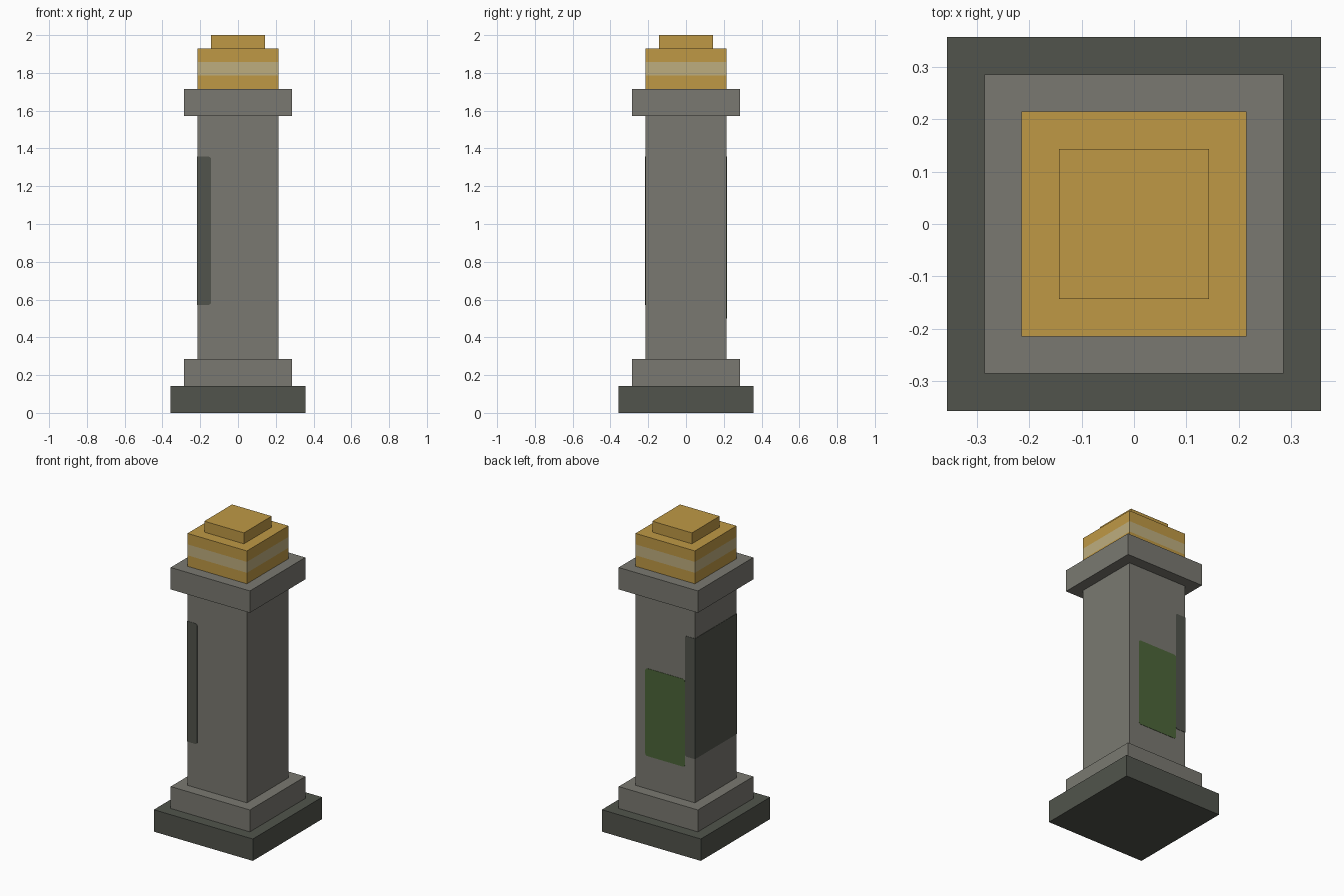
import bpy
import bmesh
import math
from mathutils import Matrix, Vector

if "Cube" in bpy.data.objects:
    bpy.data.objects.remove(bpy.data.objects["Cube"], do_unlink=True)

U = 1 / 7  # half a unit of this equals one grid step of the pillar
H = U / 2


def material(name, rgb):
    lin = [(c / 255 / 12.92) if c / 255 <= 0.04045 else ((c / 255 + 0.055) / 1.055) ** 2.4 for c in rgb]
    m = bpy.data.materials.new(name)
    m.use_nodes = True
    m.diffuse_color = (*lin, 1)
    m.node_tree.nodes["Principled BSDF"].inputs["Base Color"].default_value = (*lin, 1)
    return m


STONE = material("grey stone", (122, 121, 113))
DARK = material("dark stone", (81, 84, 76))
GOLD = material("gold", (191, 153, 69))
PALE = material("pale gold", (190, 174, 126))
MOSS = material("moss green", (76, 101, 57))


def finish(name, bm, *mats):
    mesh = bpy.data.meshes.new(name)
    bm.to_mesh(mesh)
    bm.free()
    for m in mats:
        mesh.materials.append(m)
    ob = bpy.data.objects.new(name, mesh)
    bpy.context.collection.objects.link(ob)
    return ob


def block(name, half, z0, z1, mat, band=None):
    """Square block; band = (low, high, material) cuts a flush stripe round it."""
    bm = bmesh.new()
    bmesh.ops.create_cube(bm, size=1, matrix=Matrix.Translation((0, 0, (z0 + z1) / 2))
                          @ Matrix.Diagonal((2 * half, 2 * half, z1 - z0, 1)))
    mats = [mat]
    if band:
        low, high, band_mat = band
        mats.append(band_mat)
        for z in (low, high):
            bmesh.ops.bisect_plane(bm, geom=bm.verts[:] + bm.edges[:] + bm.faces[:],
                                   plane_co=(0, 0, z), plane_no=(0, 0, 1))
        for f in bm.faces:
            f.material_index = int(low < f.calc_center_median().z < high)
    return finish(name, bm, *mats)


def plate(name, u0, u1, z0, z1, turn, mat, round_left=True, round_right=True):
    """Thin upright plate on the shaft's front face, turned about z to its side."""
    r, t = 0.014, 0.002
    pts = []
    for cu, cz, start, rounded in ((u1, z1, 0, round_right), (u0, z1, 90, round_left),
                                   (u0, z0, 180, round_left), (u1, z0, 270, round_right)):
        if not rounded:
            pts.append((cu, cz))
            continue
        ou = cu - r if cu == u1 else cu + r
        oz = cz - r if cz == z1 else cz + r
        for k in range(4):
            a = math.radians(start + 30 * k)
            pts.append((ou + r * math.cos(a), oz + r * math.sin(a)))
    bm = bmesh.new()
    face = bm.faces.new([bm.verts.new((u, -3 * H, z)) for u, z in pts])
    out = bmesh.ops.extrude_face_region(bm, geom=[face])
    bmesh.ops.translate(bm, vec=Vector((0, -t, 0)),
                        verts=[g for g in out["geom"] if isinstance(g, bmesh.types.BMVert)])
    bmesh.ops.recalc_face_normals(bm, faces=bm.faces[:])
    bm.transform(Matrix.Rotation(math.radians(turn), 4, "Z"))
    return finish(name, bm, mat)


# Stepped foot, shaft and collar
block("base_slab", 5 * H, 0, 2 * H, DARK)
block("foot_step", 4 * H, 2 * H, 4 * H, STONE)
block("shaft", 3 * H, 4 * H, 22 * H, STONE)
block("collar", 4 * H, 22 * H, 24 * H, STONE)

# Gold head with a pale stripe, and its cap
block("head", 3 * H, 24 * H, 27 * H, GOLD, band=(25 * H, 26 * H, PALE))
block("cap", 2 * H, 27 * H, 28 * H, GOLD)

# Dark panel wrapping the -x side onto the front and back
E = 3 * H + 0.002
plate("dark_panel_side", -E, E, 8 * H, 19 * H, -90, DARK, False, False)
plate("dark_panel_front", -3 * H, -2 * H, 8 * H, 19 * H, 0, DARK, round_left=False)
plate("dark_panel_back", 2 * H, 3 * H, 8 * H, 19 * H, 180, DARK, round_right=False)

# Moss patch on the back
plate("moss_patch", -2 * H, 2 * H, 7 * H, 15 * H, 180, MOSS)
